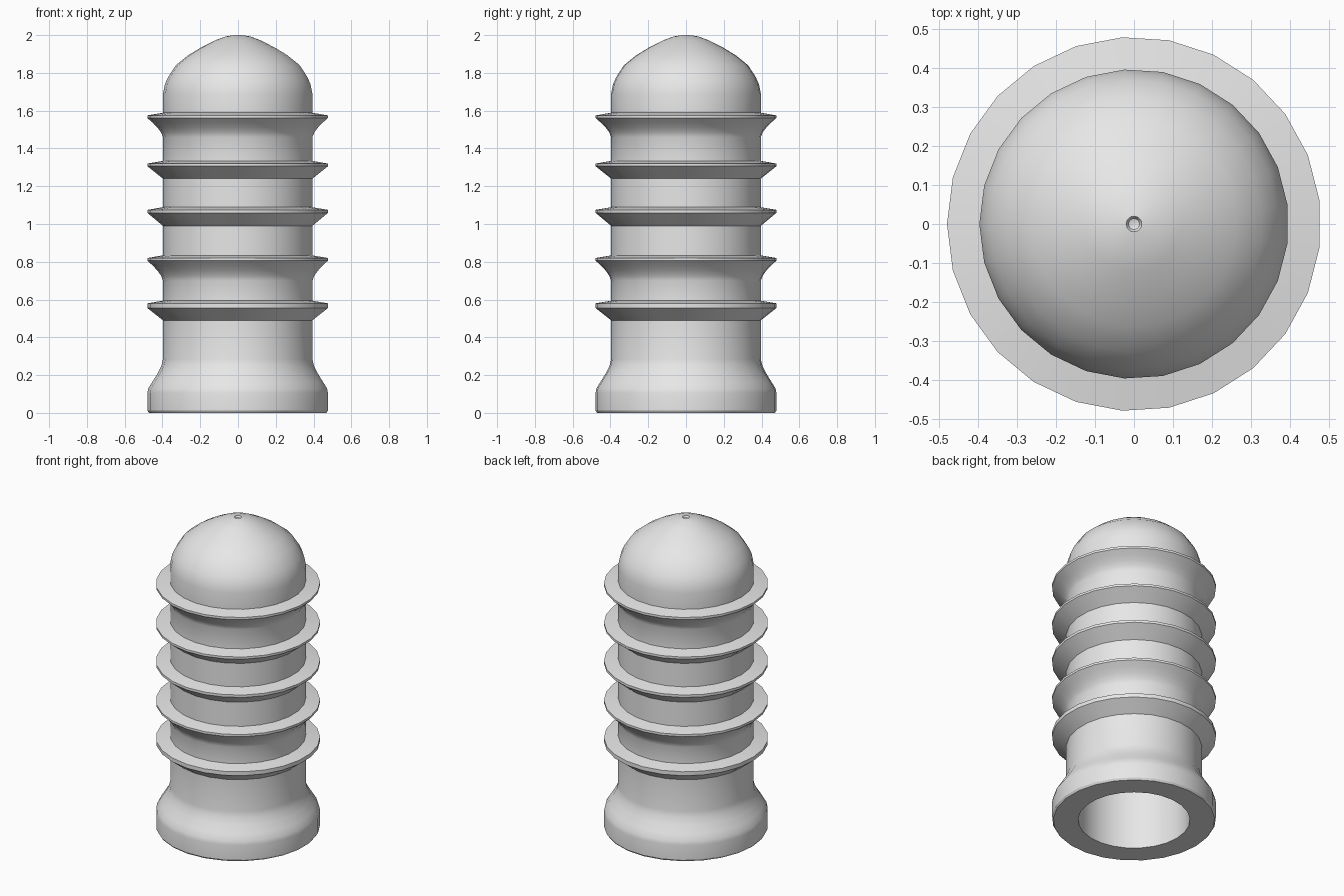
import bpy, bmesh, math
from mathutils import Matrix, Vector

cube = bpy.data.objects.get("Cube")
if cube:
    bpy.data.objects.remove(cube)

SIDES = 25
BODY, FLANGE, BORE = 0.397, 0.48, 0.327

grey = bpy.data.materials.new("plain grey")
grey.use_nodes = True
colour = (0.8, 0.8, 0.8, 1)
grey.diffuse_color = colour
grey.node_tree.nodes["Principled BSDF"].inputs["Base Color"].default_value = colour


def rib(top, edge, foot, curved):
    """Profile of one barb, from its foot on the body up to its top."""
    low = top - edge
    pts = [(BODY, foot)]
    if curved:
        for t in (0.25, 0.5, 0.75):
            pts.append((BODY + (FLANGE - BODY) * t ** 1.5, foot + (low - foot) * t))
    return pts + [(FLANGE, low), (FLANGE, top), (BODY, top + 0.014)]


# Flared foot
profile = [(BORE, 0), (0.472, 0), (FLANGE, 0.012), (FLANGE, 0.105), (0.475, 0.13),
           (0.453, 0.165), (0.425, 0.21), (0.405, 0.25), (BODY, 0.285)]

# Five barbs up the body
for top, edge, foot, curved in [(0.58, 0.025, 0.49, False), (0.82, 0.014, 0.70, True),
                                (1.075, 0.016, 0.99, False), (1.32, 0.014, 1.24, False),
                                (1.575, 0.014, 1.46, True)]:
    profile += rib(top, edge, foot, curved)

# Rounded cap with a small dimple
profile += [(BODY, 1.69), (0.387, 1.74), (0.37, 1.778), (0.33, 1.84), (0.264, 1.893),
            (0.2, 1.932), (0.12, 1.973), (0.065, 1.993), (0.02, 2.0),
            (0.014, 1.99), (0, 1.985)]

# Blind bore, closed by a dome below the cap
bore = [(BORE * math.sin(a), 1.62 + 0.28 * math.cos(a))
        for a in (i * math.pi / 16 for i in range(9))] + [(BORE, 0)]


def lathe(name, points):
    bm = bmesh.new()
    verts = [bm.verts.new((-r, 0, z)) for r, z in points]
    edges = [bm.edges.new(pair) for pair in zip(verts, verts[1:])]
    bmesh.ops.spin(bm, geom=verts + edges, cent=(0, 0, 0), axis=(0, 0, 1),
                   angle=math.tau, steps=SIDES, use_merge=True)
    bmesh.ops.remove_doubles(bm, verts=bm.verts, dist=0.0005)
    bmesh.ops.recalc_face_normals(bm, faces=bm.faces)
    mesh = bpy.data.meshes.new(name)
    bm.to_mesh(mesh)
    bm.free()
    mesh.materials.append(grey)
    obj = bpy.data.objects.new(name, mesh)
    bpy.context.collection.objects.link(obj)
    return obj


plug = lathe("ribbed_plug", profile + bore)
bpy.ops.object.select_all(action='DESELECT')
plug.select_set(True)
bpy.context.view_layer.objects.active = plug
bpy.ops.object.shade_smooth_by_angle(angle=math.radians(30))
